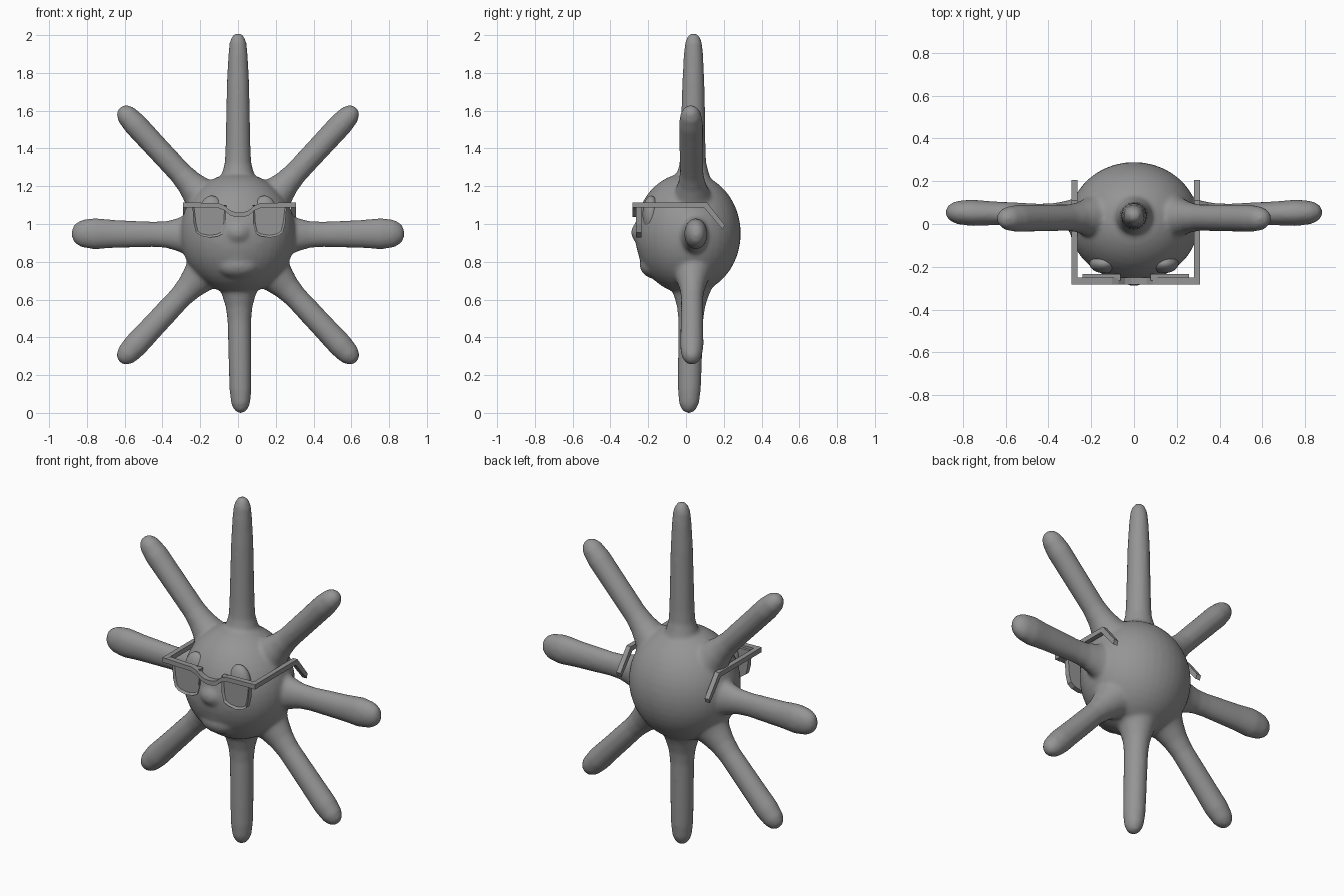
import bpy, bmesh, math
from mathutils import Vector, Matrix

old = bpy.data.objects.get("Cube")
if old:
    bpy.data.objects.remove(old)

grey = bpy.data.materials.new("plain grey")
grey.use_nodes = True
GREY = (0.3, 0.3, 0.3, 1)
grey.diffuse_color = GREY
grey.node_tree.nodes["Principled BSDF"].inputs["Base Color"].default_value = GREY


def finish(name, bm, smooth=True):
    bmesh.ops.recalc_face_normals(bm, faces=bm.faces[:])
    mesh = bpy.data.meshes.new(name)
    for f in bm.faces:
        f.smooth = smooth
    bm.to_mesh(mesh)
    bm.free()
    mesh.materials.append(grey)
    ob = bpy.data.objects.new(name, mesh)
    bpy.context.collection.objects.link(ob)
    return ob


def ellipsoid(bm, centre, radii):
    mat = Matrix.Translation(centre) @ Matrix.Diagonal((*radii, 1))
    bmesh.ops.create_uvsphere(bm, u_segments=40, v_segments=24, radius=1, matrix=mat)


def tube(bm, centres, radii, axis, flat=1.0, sides=20):
    """Closed tube of rings around one axis; flat scales its depth in y."""
    depth = Vector((0, 1, 0))
    side = axis.cross(depth).normalized()
    rings = []
    for c, r in zip(centres, radii):
        ring = []
        for i in range(sides):
            a = math.tau * i / sides
            ring.append(bm.verts.new(c + side * r * math.cos(a) + depth * r * flat * math.sin(a)))
        rings.append(ring)
    for a, b in zip(rings, rings[1:]):
        for i in range(sides):
            j = (i + 1) % sides
            bm.faces.new((a[i], a[j], b[j], b[i]))
    bm.faces.new(rings[0])
    bm.faces.new(rings[-1])


def ray(bm, tip, mid, end, flat):
    """Ray with a flared root, running from the centre of the body."""
    root = Vector((0, 0.035, 0.94))
    axis = Vector(tip) - root
    n = axis.length
    axis.normalize()
    steps = [(0.15, 0.13), (0.27, 0.108), (0.32, 0.088), (0.38, 0.071), (0.45, mid),
             (n * 0.75, (mid + end) / 2), (n - 0.12, end), (n - 0.05, end * 0.87),
             (n - 0.015, end * 0.6), (n, end * 0.25)]
    tube(bm, [root + axis * d for d, r in steps], [r for d, r in steps], axis, flat)


# Body, rays and face fused into one soft skin
bm = bmesh.new()
ellipsoid(bm, (0, 0.01, 0.95), (0.305, 0.28, 0.32))
ray(bm, (0, 0.04, 2.01), 0.067, 0.052, 1.0)
ray(bm, (0.015, 0.015, 0), 0.063, 0.058, 1.05)
for s in (-1, 1):
    ray(bm, (s * 0.88, 0.055, 0.95), 0.067, 0.083, 0.75)
    ray(bm, (s * 0.625, 0.025, 1.615), 0.062, 0.064, 1.0)
    ray(bm, (s * 0.625, 0.03, 0.27), 0.062, 0.066, 0.95)
ellipsoid(bm, (0, -0.225, 0.955), (0.075, 0.065, 0.065))   # nose
ellipsoid(bm, (0, -0.16, 0.785), (0.12, 0.085, 0.075))     # chin
for s in (-1, 1):
    ellipsoid(bm, (s * 0.07, -0.205, 0.9), (0.085, 0.05, 0.032))  # upper lip
for i in range(-6, 7):
    t = i / 6
    ellipsoid(bm, (t * 0.12, -0.23 + 0.045 * t * t, 0.825 + 0.035 * t * t),
              (0.026, 0.02, 0.016))                         # lower lip
body = finish("body_with_rays", bm)
remesh = body.modifiers.new("fuse", "REMESH")
remesh.mode = "VOXEL"
remesh.voxel_size = 0.011
remesh.use_smooth_shade = True
soften = body.modifiers.new("soften", "SMOOTH")
soften.factor = 0.5
soften.iterations = 7

# Eyes
for s, label in ((-1, "right"), (1, "left")):
    bm = bmesh.new()
    ellipsoid(bm, (s * 0.14, -0.185, 1.05), (0.068, 0.045, 0.1))
    finish(label + "_eye", bm)


def plate(name, outline, place, a, b, inset=0):
    """Extrude an outline from a to b; optionally sink the face at a inside a rim."""
    bm = bmesh.new()
    face = bm.faces.new([bm.verts.new(place(u, v, a)) for u, v in outline])
    back = bmesh.ops.extrude_face_region(bm, geom=[face])
    shift = Vector(place(0, 0, b)) - Vector(place(0, 0, a))
    verts = [g for g in back["geom"] if isinstance(g, bmesh.types.BMVert)]
    bmesh.ops.translate(bm, verts=verts, vec=shift)
    if not face.is_valid or len(bm.faces) < len(outline) + 2:
        bm.faces.new([v for v in bm.verts if v not in verts])
    bmesh.ops.recalc_face_normals(bm, faces=bm.faces[:])
    if inset:
        bm.normal_update()
        front = min(bm.faces, key=lambda f: f.calc_center_median().y)
        bmesh.ops.inset_region(bm, faces=[front], thickness=inset)
        bmesh.ops.translate(bm, verts=front.verts[:], vec=shift * 0.3)
    return finish(name, bm, smooth=False)


def facing_front(u, v, d):
    return (u, d, v)


def facing_side(u, v, d):
    return (d, u, v)


# Sunglasses: brow bar with a dipped bridge
MID = 0.008
half = [(0.02, 1.062), (0.05, 1.072), (0.08, 1.098), (0.11, 1.11), (0.3, 1.115)]
top = [(MID - u, v) for u, v in reversed(half)] + [(MID + u, v) for u, v in half]
under = [(u, v - 0.026) for u, v in reversed(top)]
plate("glasses_brow_bar", top + under, facing_front, -0.283, -0.25)

# Sunglasses: lenses and side arms
lens = [(0.07, 1.1), (0.072, 1.0), (0.085, 0.95), (0.115, 0.935), (0.16, 0.928),
        (0.205, 0.937), (0.23, 0.955), (0.242, 1.0), (0.25, 1.1)]
arm = [(-0.283, 1.115), (0.11, 1.115), (0.205, 0.995), (0.195, 0.97), (0.095, 1.087), (-0.283, 1.087)]
for s, label in ((-1, "right"), (1, "left")):
    plate(label + "_lens", [(MID + s * u, v) for u, v in lens], facing_front, -0.265, -0.235, 0.012)
    plate(label + "_glasses_arm", arm, facing_side, MID + s * 0.272, MID + s * 0.3)
